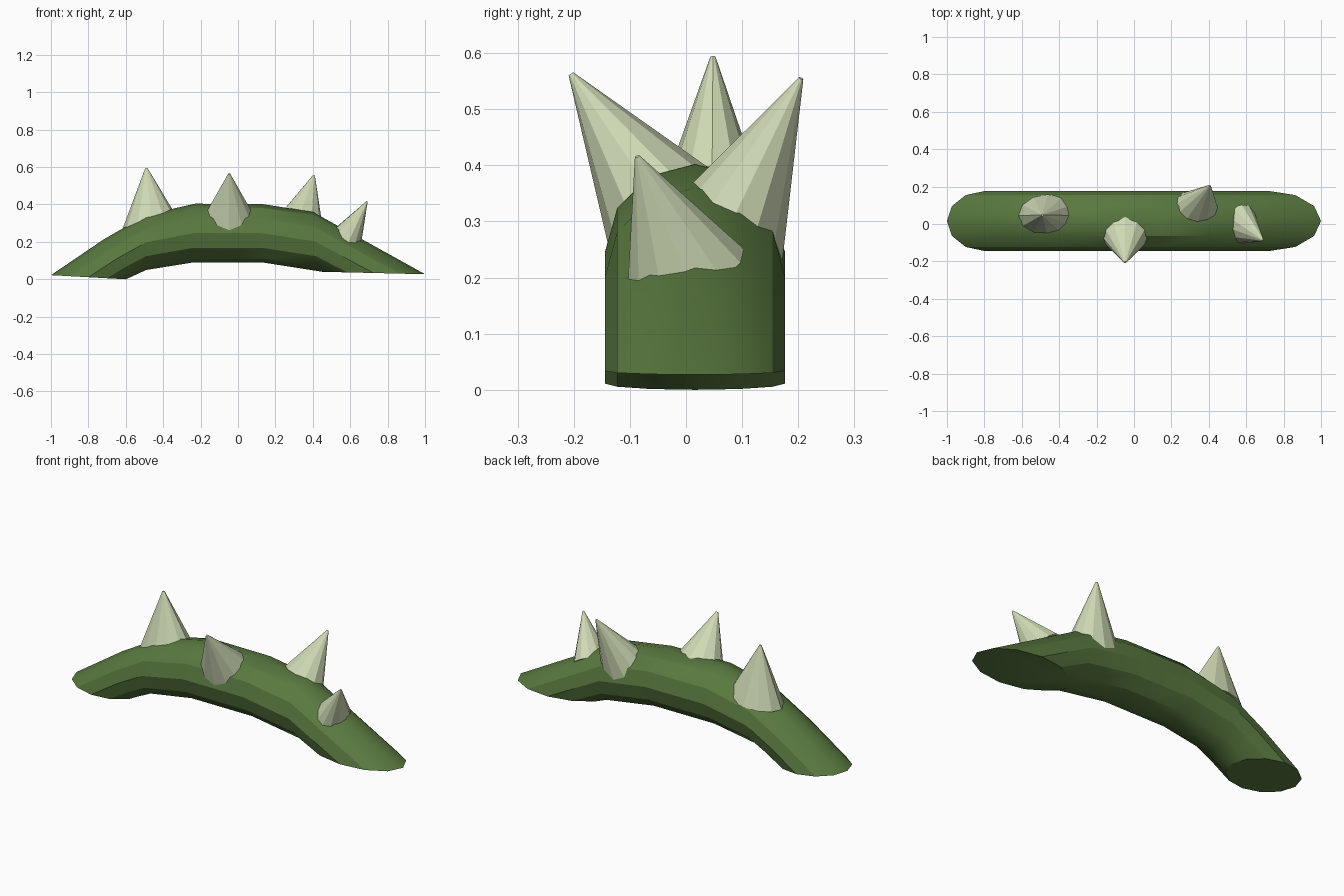
import bpy, bmesh, math
from mathutils import Vector, Matrix

if "Cube" in bpy.data.objects:
    bpy.data.objects.remove(bpy.data.objects["Cube"])

def material(name, color):
    m = bpy.data.materials.new(name)
    m.diffuse_color = color
    m.use_nodes = True
    m.node_tree.nodes["Principled BSDF"].inputs["Base Color"].default_value = m.diffuse_color
    return m

green = material("stem_green", (0.10, 0.19, 0.05, 1))
pale = material("thorn_pale", (0.62, 0.70, 0.46, 1))

def finish(bm, name, mat):
    bmesh.ops.recalc_face_normals(bm, faces=bm.faces)
    me = bpy.data.meshes.new(name)
    bm.to_mesh(me)
    bm.free()
    ob = bpy.data.objects.new(name, me)
    bpy.context.collection.objects.link(ob)
    me.materials.append(mat)
    return ob

# Arched stem: 12-sided rings, each given by its top and bottom point (x, z)
SIDES, HALF_W, MID_Y = 12, 0.16, 0.016
rings = [((-1.0, 0.022), (-0.60, 0.0)),
         ((-0.72, 0.212), (-0.56, 0.018)),
         ((-0.49, 0.345), (-0.49, 0.05)),
         ((-0.23, 0.404), (-0.24, 0.09)),
         ((0.13, 0.402), (0.13, 0.09)),
         ((0.40, 0.36), (0.42, 0.045)),
         ((1.0, 0.027), (0.45, 0.04))]
bm = bmesh.new()
loops = []
for (xt, zt), (xb, zb) in rings:
    loop = []
    for i in range(SIDES):
        a = 2 * math.pi * i / SIDES
        c = math.cos(a) / 2
        loop.append(bm.verts.new(((xt + xb) / 2 + c * (xt - xb),
                                  MID_Y + HALF_W * math.sin(a),
                                  (zt + zb) / 2 + c * (zt - zb))))
    loops.append(loop)
for p, q in zip(loops, loops[1:]):
    for i in range(SIDES):
        j = (i + 1) % SIDES
        bm.faces.new((p[i], p[j], q[j], q[i]))
bm.faces.new(loops[0])
bm.faces.new(loops[-1])
stem = finish(bm, "arched_stem", green)
bpy.context.view_layer.objects.active = stem
stem.select_set(True)
bpy.ops.object.shade_smooth_by_angle(angle=math.radians(29))

# Thorns: slightly flattened blunt cones sunk into the stem
def thorn(name, base, tip, ru, rv, sink=1.15):
    base, tip = Vector(base), Vector(tip)
    base = tip + (base - tip) * sink
    w = (tip - base).normalized()
    u = (Vector((1, 0, 0)) - w * w.x).normalized()
    v = w.cross(u)
    rot = Matrix((u * ru * sink, v * rv * sink, w)).transposed().to_4x4()
    bm = bmesh.new()
    bmesh.ops.create_cone(bm, cap_ends=True, segments=12, radius1=1, radius2=0.04,
                          depth=(tip - base).length,
                          matrix=Matrix.Translation((base + tip) / 2) @ rot)
    finish(bm, name, pale)

thorn("thorn_1", (-0.465, 0.046, 0.325), (-0.49, 0.048, 0.594), 0.136, 0.098)
thorn("thorn_2", (-0.047, -0.05, 0.333), (-0.047, -0.205, 0.563), 0.136, 0.11)
thorn("thorn_3", (0.335, 0.0875, 0.312), (0.406, 0.205, 0.555), 0.12, 0.098)
thorn("thorn_4", (0.59, -0.012, 0.235), (0.69, -0.087, 0.416), 0.078, 0.098)
